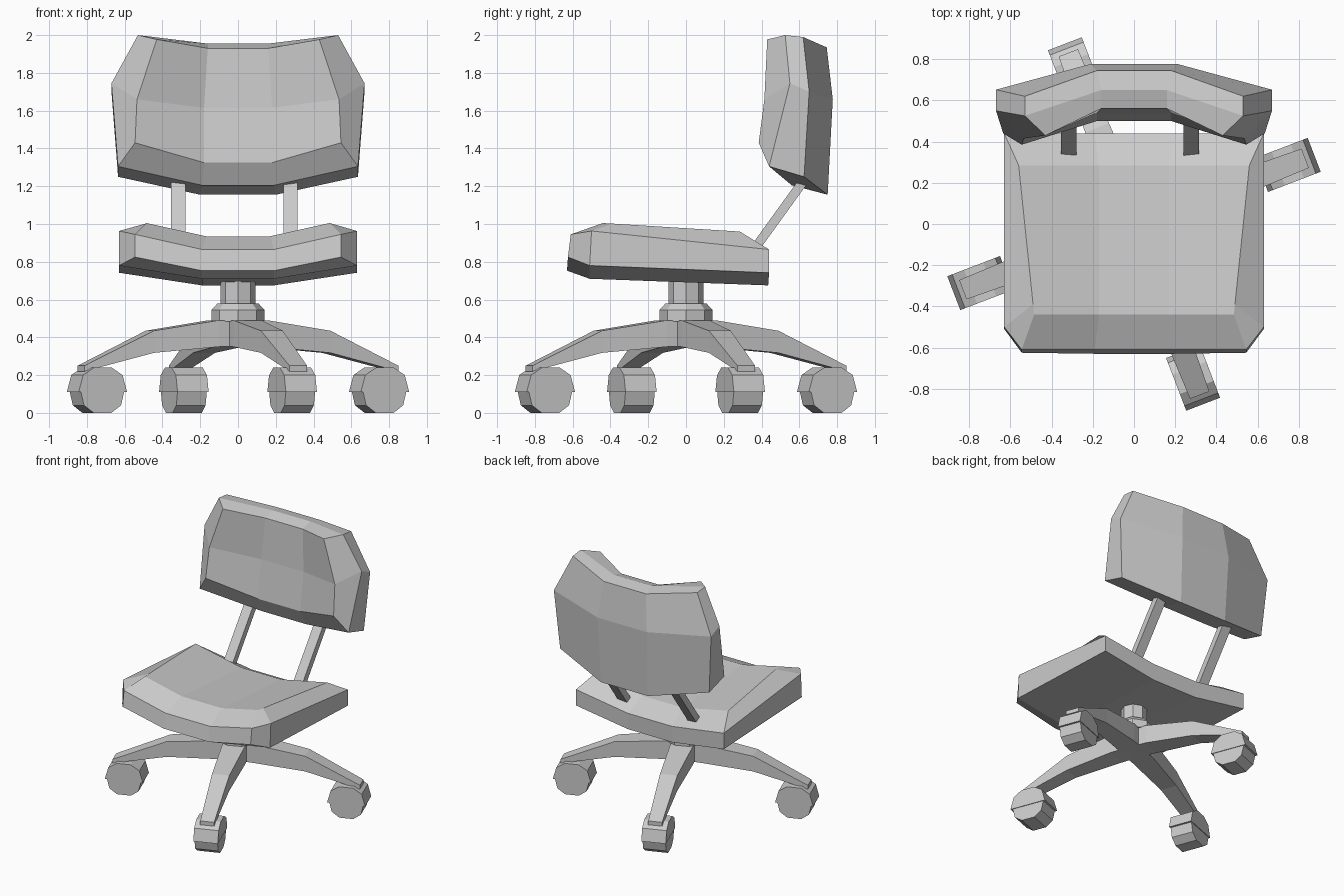
import bpy
from math import radians, cos, sin, pi
from mathutils import Matrix

if "Cube" in bpy.data.objects:
    bpy.data.objects.remove(bpy.data.objects["Cube"])


def make(name, verts, faces, matrix=Matrix()):
    import bmesh
    me = bpy.data.meshes.new(name)
    me.from_pydata([matrix @ Matrix.Translation(v).to_translation() for v in verts], [], faces)
    bm = bmesh.new()
    bm.from_mesh(me)
    bmesh.ops.delete(bm, geom=[v for v in bm.verts if not v.link_faces], context='VERTS')
    bmesh.ops.recalc_face_normals(bm, faces=bm.faces)
    bm.to_mesh(me)
    bm.free()
    ob = bpy.data.objects.new(name, me)
    bpy.context.collection.objects.link(ob)
    return ob


def loft(name, rings, matrix=Matrix()):
    """Closed solid through rings of equal point count."""
    n = len(rings[0])
    verts = [p for r in rings for p in r]
    faces = [(k * n + i, k * n + (i + 1) % n, (k + 1) * n + (i + 1) % n, (k + 1) * n + i)
             for k in range(len(rings) - 1) for i in range(n)]
    faces += [tuple(range(n)), tuple(range(len(verts) - n, len(verts)))]
    return make(name, verts, faces, matrix)


def cushion(name, layers):
    """Three layers (face, rim, underside); each has 3 rows of an outer and an
    inner point, mirrored in x to four columns."""
    verts = []
    for rows in layers:
        for (ox, oy, oz), (ix, iy, iz) in rows:
            verts += [(-ox, oy, oz), (-ix, iy, iz), (ix, iy, iz), (ox, oy, oz)]
    faces = []
    for base in (0, 24):
        for r in (0, 4):
            for c in range(3):
                a = base + r + c
                faces.append((a, a + 1, a + 5, a + 4))
    loop = [0, 1, 2, 3, 7, 11, 10, 9, 8, 4]
    for base in (0, 12):
        for a, b in zip(loop, loop[1:] + loop[:1]):
            faces.append((base + a, base + b, base + b + 12, base + a + 12))
    return make(name, verts, faces)


# Seat: dished top, top rim, underside
cushion("seat", [
    [((.485, -.44, 1.005), (.17, -.44, .935)),
     ((.49, -.39, 1.002), (.17, -.39, .931)),
     ((.56, .285, .96), (.17, .285, .88))],
    [((.545, -.61, .945), (.19, -.61, .865)),
     ((.63, -.50, .963), (.19, -.5, .9)),
     ((.63, .44, .865), (.19, .44, .80))],
    [((.545, -.625, .825), (.19, -.63, .753)),
     ((.63, -.51, .78), (.19, -.51, .71)),
     ((.63, .44, .742), (.19, .435, .675))]])

# Backrest: front face, front rim, rear face
cushion("backrest", [
    [((.43, .43, 1.977), (.16, .56, 1.93)),
     ((.535, .415, 1.66), (.18, .54, 1.615)),
     ((.545, .385, 1.43), (.18, .50, 1.325))],
    [((.53, .525, 2.0), (.16, .65, 1.955)),
     ((.67, .55, 1.745), (.18, .6, 1.7)),
     ((.635, .44, 1.305), (.19, .56, 1.205))],
    [((.53, .62, 1.99), (.18, .745, 1.935)),
     ((.67, .652, 1.70), (.21, .777, 1.66)),
     ((.635, .625, 1.25), (.20, .75, 1.155))]])

# Two slanted bars carrying the backrest
for side, x in (("left", -.316), ("right", .278)):
    loft("back_bar_" + side, [[(x + w, .305, .83), (x + w, .365, .83),
                               (x + w, .69, 1.28), (x + w, .63, 1.28)] for w in (-.038, .038)])


# Central column with stepped collar
def octagon(r, z):
    return [(r * cos(i * pi / 4), r * sin(i * pi / 4), z) for i in range(8)]


loft("column", [octagon(.092, .52), octagon(.092, .76)])
loft("collar", [octagon(.14, .485), octagon(.14, .545), octagon(.11, .578)])

# Four legs with hooded casters
leg = [(-.02, .49, .355, .08), (.14, .49, .35, .08), (.50, .435, .318, .062), (.89, .25, .22, .05)]
hood = [(.137, .11), (.112, .2), (.05, .24)]
wheel = [(.05, 0), (.105, .04), (.122, .11), (.1, .18), (.05, .215)]


def extrude(name, half, width, matrix):
    outline = half + [(-x, z) for x, z in reversed(half)]
    loft(name, [[(.80 + x, w, z) for x, z in outline] for w in (-width, width)], matrix)


for i in range(4):
    m = Matrix.Rotation(radians(21 + 90 * i), 4, 'Z')
    loft(f"leg_{i}", [[(r, -w, b), (r, w, b), (r, w, t), (r, -w, t)] for r, t, b, w in leg], m)
    extrude(f"caster_hood_{i}", hood, .088, m)
    extrude(f"caster_wheel_{i}", wheel, .083, m)
